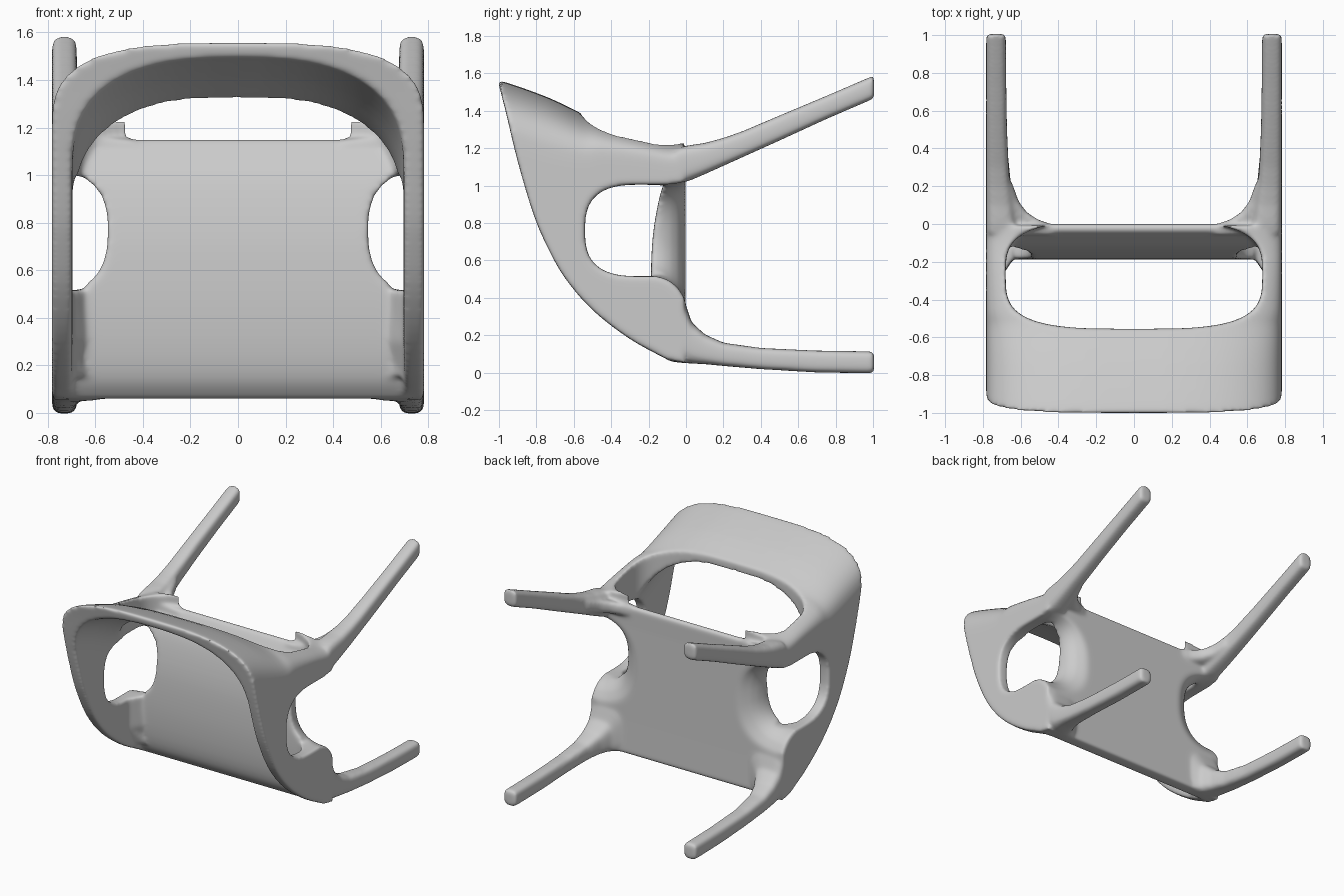
import bpy, bmesh, math

if "Cube" in bpy.data.objects:
    bpy.data.objects.remove(bpy.data.objects["Cube"])


def loft(name, rings):
    """Closed solid through a list of equal-length 3D rings."""
    bm = bmesh.new()
    vr = [[bm.verts.new(p) for p in r] for r in rings]
    n = len(vr[0])
    for a, b in zip(vr, vr[1:]):
        for i in range(n):
            j = (i + 1) % n
            bm.faces.new((a[i], a[j], b[j], b[i]))
    bm.faces.new(vr[0][::-1])
    bm.faces.new(vr[-1])
    bmesh.ops.recalc_face_normals(bm, faces=bm.faces)
    me = bpy.data.meshes.new(name)
    bm.to_mesh(me)
    bm.free()
    ob = bpy.data.objects.new(name, me)
    bpy.context.collection.objects.link(ob)
    return ob


def oval(cx, cy, rx, ry, p, n=48):
    """Superellipse outline."""
    out = []
    for i in range(n):
        t = 2 * math.pi * i / n
        c, s = math.cos(t), math.sin(t)
        out.append((cx + rx * math.copysign(abs(c) ** (2 / p), c),
                    cy + ry * math.copysign(abs(s) ** (2 / p), s)))
    return out


def prism_x(name, pts, x0, x1):
    return loft(name, [[(x, y, z) for y, z in pts] for x in (x0, x1)])


def apply(ob, mod):
    bpy.context.view_layer.objects.active = ob
    bpy.ops.object.modifier_apply(modifier=mod.name)


def boolean(ob, other, op):
    m = ob.modifiers.new(op, 'BOOLEAN')
    m.operation, m.object, m.solver = op, other, 'EXACT'
    apply(ob, m)
    bpy.data.objects.remove(other)


def spline(pts, n=5):
    """Catmull-Rom curve through open control points."""
    p = [pts[0]] + pts + [pts[-1]]
    out = []
    for a, b, c, d in zip(p, p[1:], p[2:], p[3:]):
        for i in range(n):
            t = i / n
            out.append(tuple(.5 * (2 * k + (l - j) * t + (2 * j - 5 * k + 4 * l - m) * t * t
                                   + (3 * k - j - 3 * l + m) * t ** 3)
                             for j, k, l, m in zip(a, b, c, d)))
    return out + [pts[-1]]


# backrest and arms: arched section along y (y, crown height, corner drop)
crown = [(-1.02, 1.562, .32), (-.95, 1.548, .33), (-.73, 1.468, .32), (-.55, 1.382, .26),
         (-.46, 1.35, .20), (-.25, 1.29, .15), (-.1, 1.255, .14), (0, 1.245, .13)]


def arch(y, top, drop):
    ring = []
    for w, crest, d, p, flip in ((.783, top, drop, 3, 1), (.697, top - .062, .43, 2.6, -1)):
        side = [(-w, y, -.1)]
        for i in range(33):
            t = math.pi * (1 - i / 32)
            c = math.cos(t)
            s = 0 if i in (0, 32) else math.sin(t)
            x = w * math.copysign(abs(c) ** (2 / p), c)
            side.append((x, y, crest - d + d * s ** (2 / p)))
        side.append((w, y, -.1))
        ring += side[::flip]
    return ring


shell = loft("chair_shell", [arch(*k) for k in spline(crown, 3)])
outline = spline([(-1.004, 1.55), (-.965, 1.40), (-.9, 1.13), (-.82, .86), (-.75, .69),
                  (-.65, .51), (-.5, .335), (-.3, .18), (-.1, .07)])
outline += [(-.008, .052), (-.008, 1.4), (-.5, 1.8), (-1.004, 1.8)]
boolean(shell, prism_x("side_outline", outline, -1, 1), 'INTERSECT')

# open gap between backrest and seat
gap = oval(0, -.27, .68, .285, 3.4)
boolean(shell, loft("back_gap", [[(x, y, z) for x, y in gap] for z in (-.5, 2)]),
        'DIFFERENCE')

# seat: crowned slab
seat_pts = spline([(-.09, .06), (-.145, .14), (-.175, .28), (-.187, .5), (-.175, .75),
                   (-.13, .98), (-.07, 1.1), (-.035, 1.152)])
seat_pts += [(.0, 1.152), (-.003, 1.0), (-.003, .3), (.0, .06)]
boolean(shell, prism_x("seat", seat_pts, -.74, .74), 'UNION')

# fillets between seat and arm walls
for s in (-1, 1):
    rings = [[(s * x, y, z) for x, y in ((xi, y0), (.73, y0), (.73, y1), (.695, y1))]
             for xi, y0, y1, z in ((.58, -.11, -.20, .15), (.60, -.13, -.27, .3),
                                   (.62, -.15, -.27, .55))]
    boolean(shell, loft("seat_fillet", rings), 'UNION')

# openings below the arms, with notches that hollow the seat edge from behind
arm_hole = oval(-.24, .76, .30, .245, 2.8)
notch = [(-.30, .215, .515, 1.005), (-.16, .215, .515, 1.005), (-.12, .222, .505, 1.005),
         (-.08, .24, .485, 1.008), (-.045, .27, .455, 1.012), (-.015, .32, .41, 1.02),
         (.0, .36, .38, 1.025), (.04, .40, .36, 1.03)]
for s in (-1, 1):
    boolean(shell, prism_x("arm_hole", arm_hole, s * .64, s * .9), 'DIFFERENCE')
    rings = [[(s * x, y, z) for x, z in oval(.765, (z0 + z1) / 2, rx, (z1 - z0) / 2, 2.5)]
             for y, rx, z0, z1 in notch]
    boolean(shell, loft("seat_notch", rings), 'DIFFERENCE')

# legs and webs: (y, inner x, bottom z, top z)
rear_leg = [(-.05, .62, 1.03, 1.20), (.0, .625, 1.02, 1.213), (.03, .63, 1.03, 1.218),
            (.1, .64, 1.06, 1.228), (.2, .655, 1.105, 1.255), (.3, .663, 1.15, 1.29),
            (.5, .672, 1.24, 1.375), (.75, .676, 1.355, 1.48), (1.006, .678, 1.465, 1.59)]
rear_web = [(-.06, .42, 1.07, 1.155), (-.005, .42, 1.07, 1.16), (.02, .50, 1.075, 1.17),
            (.06, .565, 1.085, 1.185), (.12, .61, 1.10, 1.205), (.22, .645, 1.14, 1.24)]
front_leg = [(-.06, .50, .055, .38), (.0, .52, .05, .36), (.03, .58, .048, .27),
             (.1, .62, .045, .205), (.2, .65, .035, .16), (.4, .67, .018, .132),
             (.7, .676, .0, .118), (1.006, .678, -.004, .114)]
for s in (-1, 1):
    for name, table in (("rear_leg", rear_leg), ("rear_web", rear_web),
                        ("front_leg", front_leg)):
        rings = []
        for y, xi, z0, z1 in table:
            sec = oval((xi + .783) / 2, (z0 + z1) / 2, (.783 - xi) / 2, (z1 - z0) / 2, 3.5, 24)
            rings.append([(s * x, y, z) for x, z in sec])
        boolean(shell, loft(name, rings), 'UNION')

# blend all parts into one moulded surface
m = shell.modifiers.new("blend", 'REMESH')
m.mode, m.voxel_size = 'VOXEL', .0105
apply(shell, m)
m = shell.modifiers.new("soften", 'SMOOTH')
m.factor, m.iterations = .5, 20
apply(shell, m)
for p in shell.data.polygons:
    p.use_smooth = True
